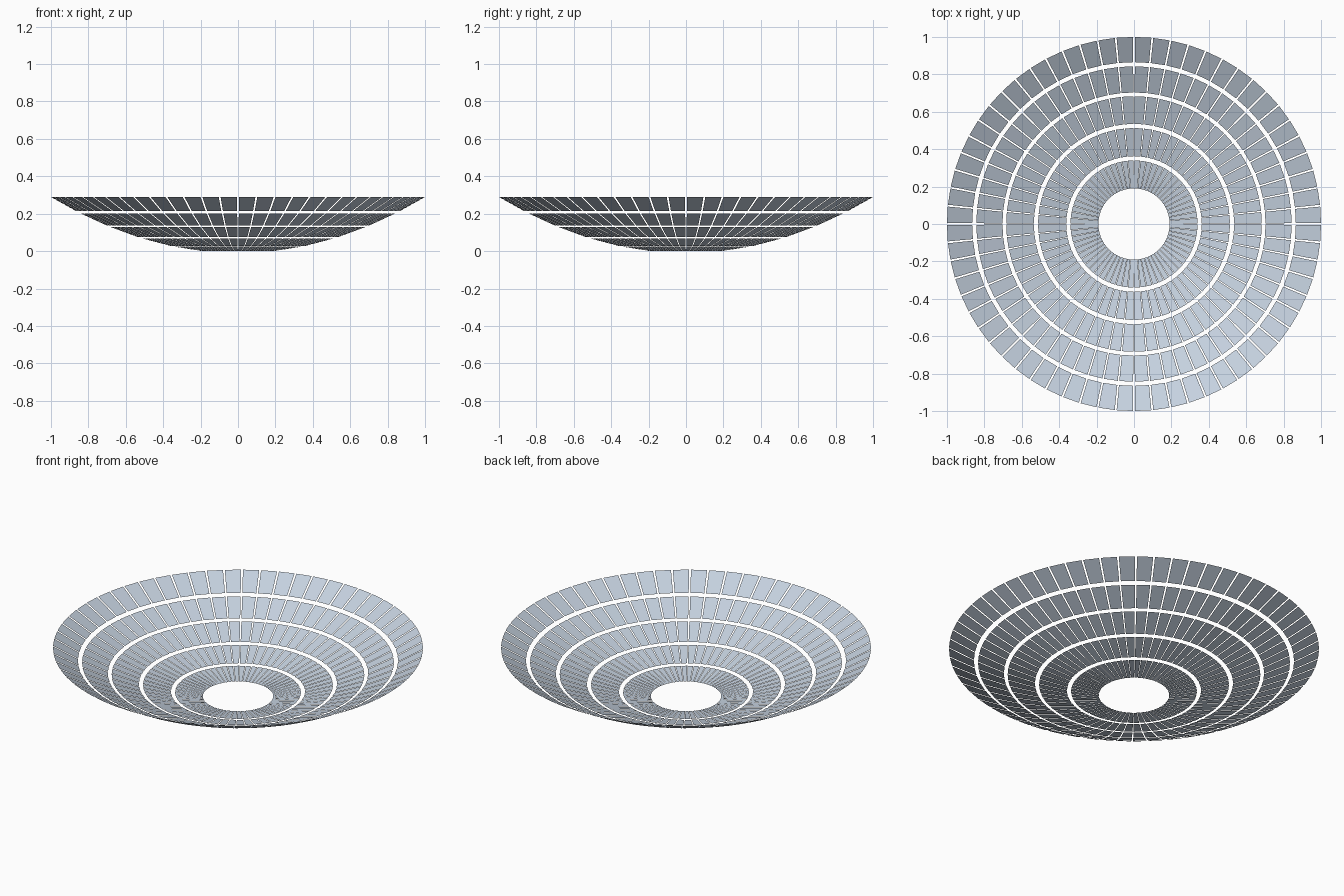
import bpy, bmesh, math

if "Cube" in bpy.data.objects:
    bpy.data.objects.remove(bpy.data.objects["Cube"])

PANELS = 64          # panels per ring
GAP = 0.010          # angular gap between neighbours
CURVE = 0.30         # paraboloid coefficient
R_IN = 0.19
RINGS = [(0.19, 0.34), (0.362, 0.513), (0.535, 0.683), (0.703, 0.843), (0.865, 1.0)]

mat = bpy.data.materials.new("pale blue grey")
mat.diffuse_color = (0.56, 0.64, 0.74, 1)
mat.use_nodes = True
mat.node_tree.nodes["Principled BSDF"].inputs["Base Color"].default_value = mat.diffuse_color


def dish_point(r, a):
    return (r * math.cos(a), r * math.sin(a), CURVE * (r * r - R_IN * R_IN))


# Concentric rings of flat panels lying on a shallow parabolic dish
for i, (r0, r1) in enumerate(RINGS):
    bm = bmesh.new()
    step = 2 * math.pi / PANELS
    for k in range(PANELS):
        a0, a1 = k * step + GAP / 2, (k + 1) * step - GAP / 2
        corners = [(r0, a0), (r1, a0), (r1, a1), (r0, a1)]
        bm.faces.new([bm.verts.new(dish_point(r, a)) for r, a in corners])
    mesh = bpy.data.meshes.new(f"panel_ring_{i + 1}")
    bm.to_mesh(mesh)
    bm.free()
    mesh.materials.append(mat)
    obj = bpy.data.objects.new(f"panel_ring_{i + 1}", mesh)
    bpy.context.collection.objects.link(obj)
